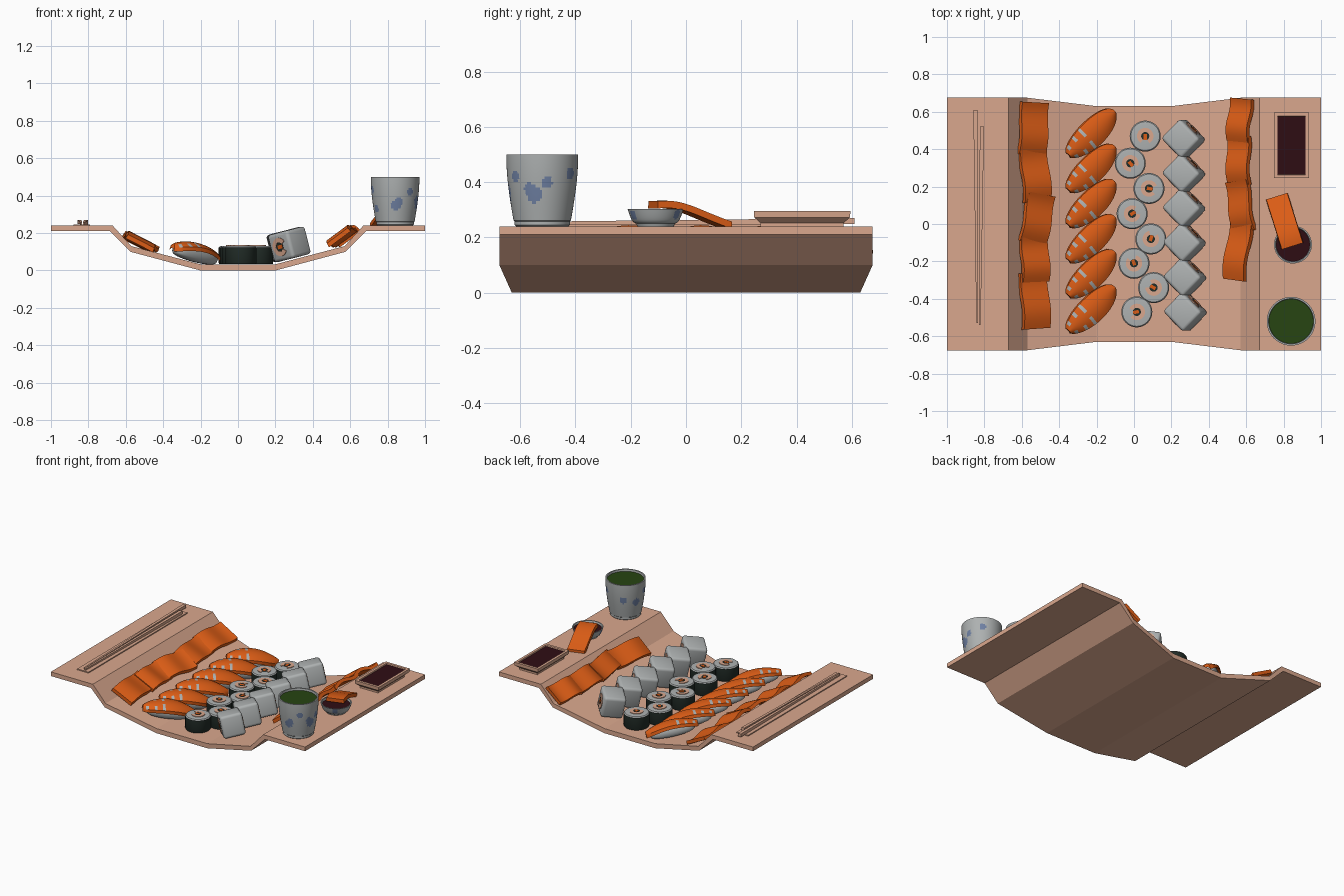
import bpy, bmesh, math
from mathutils import Matrix, Vector

if "Cube" in bpy.data.objects:
    bpy.data.objects.remove(bpy.data.objects["Cube"])

def material(name, r, g, b):
    m = bpy.data.materials.new(name)
    m.diffuse_color = (r, g, b, 1)
    m.use_nodes = True
    m.node_tree.nodes["Principled BSDF"].inputs["Base Color"].default_value = m.diffuse_color
    return m

WOOD = material("tan wood", 0.70, 0.39, 0.27)
RICE = material("rice and porcelain grey", 0.42, 0.44, 0.44)
SALMON = material("salmon orange", 0.72, 0.11, 0.008)
NORI = material("seaweed dark green", 0.016, 0.026, 0.021)
SOY = material("soy dark red", 0.028, 0.004, 0.007)
TEA = material("tea green", 0.02, 0.058, 0.006)
BLUE = material("glaze blue", 0.16, 0.22, 0.37)

I = Matrix.Identity(4)
T = lambda x, y, z: Matrix.Translation((x, y, z))
SLOPE = math.atan2(0.095, 0.37)

def finish(bm, name, mats, rule=None, mat=I, smooth=True):
    """Turn a bmesh into an object; rule(centre, normal) picks the material in local space."""
    bmesh.ops.recalc_face_normals(bm, faces=bm.faces)
    if rule:
        for f in bm.faces:
            f.material_index = rule(f.calc_center_median(), f.normal)
    bm.transform(mat)
    me = bpy.data.meshes.new(name)
    bm.to_mesh(me)
    bm.free()
    for m in mats:
        me.materials.append(m)
    ob = bpy.data.objects.new(name, me)
    bpy.context.collection.objects.link(ob)
    ob.select_set(smooth)
    if smooth:
        bpy.context.view_layer.objects.active = ob
    return ob

def loft(name, rings, mats, rule=None, mat=I, smooth=True):
    """Skin a row of closed rings and cap both ends."""
    bm = bmesh.new()
    vs = [[bm.verts.new(p) for p in r] for r in rings]
    n = len(vs[0])
    for a, b in zip(vs, vs[1:]):
        for i in range(n):
            bm.faces.new((a[i], a[(i + 1) % n], b[(i + 1) % n], b[i]))
    bm.faces.new(vs[0])
    bm.faces.new(vs[-1])
    return finish(bm, name, mats, rule, mat, smooth)

def lathe(name, profile, mats, rule=None, mat=I, seg=48):
    rings = [[(r * math.cos(a), r * math.sin(a), z)
              for a in (math.tau * i / seg for i in range(seg))] for r, z in profile]
    return loft(name, rings, mats, rule, mat)

def rect(hx, hy, z):
    return [(-hx, -hy, z), (hx, -hy, z), (hx, hy, z), (-hx, hy, z)]

def ribbon(name, length, width, thick, zfun, crown=0.0, wfun=lambda t: 1, mats=(SALMON,),
           rule=None, mat=I, n=16, m=6):
    """Slab along local x, width on y, bent by zfun(t), t from -1 to 1."""
    rings = []
    for i in range(n + 1):
        t = 2 * i / n - 1
        w = width / 2 * wfun(t)
        us = [2 * j / m - 1 for j in range(m + 1)]
        low = [(t * length / 2, u * w, zfun(t) - crown * u * u) for u in us]
        top = [(x, y * 0.96, z + thick) for x, y, z in reversed(low)]
        rings.append(low + top)
    return loft(name, rings, mats, rule, mat)

# serving board: cross-sections along x (top x, top z, bottom x, bottom z, half depth)
half = [(1, .24, 1, .21, .675), (.67, .24, .685, .21, .675),
        (.57, .13, .575, .10, .675), (.2, .033, .2, 0, .63)]
secs = [(-a, b, -c, d, e) for a, b, c, d, e in half] + half[::-1]
loft("serving_board", [[(xb, -h, zb), (xb, h, zb), (xt, h, zt), (xt, -h, zt)]
                       for xt, zt, xb, zb, h in secs], [WOOD], smooth=False)

# chopsticks on a thin rest plate
loft("chopstick_rest", [rect(.045, .555, 0), rect(.045, .555, .007)], [WOOD],
     mat=T(-.835, .003, .24), smooth=False)
for k, (a, b) in enumerate([((-.848, .61, .259), (-.838, -.53, .252)),
                            ((-.813, .52, .258), (-.825, -.54, .252))]):
    loft(f"chopstick_{k+1}", [[(p[0] + s * h, p[1], p[2] + q * h)
         for s, q in ((-1, -1), (1, -1), (1, 1), (-1, 1))] for p, h in ((a, .011), (b, .005))],
         [WOOD], smooth=False)

# wavy salmon slices leaning on both slopes: start and end of each centre line
def sashimi(name, x0, y0, x1, y1, z, side, width, tilt):
    along = Vector((x1 - x0, y1 - y0, 0))
    length = along.length
    along.normalize()
    cross = Vector((math.cos(tilt), 0, math.sin(tilt) * side))
    cross = (cross - along * cross.dot(along)).normalized()
    up = cross.cross(along)
    if up.z < 0:
        cross, up = -cross, -up
    mat = Matrix((along, cross, up)).transposed().to_4x4()
    mat.translation = ((x0 + x1) / 2, (y0 + y1) / 2, z)
    ribbon(name, length + .02, width, .024,
           lambda t: -.010 + .015 * math.sin(2.8 * t + .4) - .008 * t, mat=mat)

left = [(-.53, .64, -.545, .38), (-.54, .39, -.515, .13), (-.495, .15, -.54, -.09),
        (-.535, -.08, -.525, -.30), (-.54, -.27, -.52, -.55)]
right = [(.575, .66, .555, .45), (.56, .46, .56, .22), (.55, .22, .59, -.03), (.575, 0, .535, -.29)]
for k, p in enumerate(left):
    sashimi(f"left_salmon_slice_{k+1}", *p, .152, -1, .165, math.radians(27))
for k, p in enumerate(right):
    sashimi(f"right_salmon_slice_{k+1}", *p, .182, 1, .145, math.radians(36))

# nigiri: rounded rice block under a leaf-shaped salmon topping
def spow(v, e):
    return math.copysign(abs(v) ** e, v)

def streaks(c, n):
    hit = c.x < -.01 and abs(c.y) > .025 and c.z > .06 and int((c.x + .2) / .0165) % 3 == 0
    return 1 if hit and n.z > .3 else 0

for k in range(6):
    mat = T(-.24, .485 - .188 * k, .046) @ Matrix.Rotation(SLOPE, 4, 'Y') @ Matrix.Rotation(math.radians(43), 4, 'Z')
    rings = []
    for i in range(17):
        t = -math.cos(math.pi * (i + .4) / 16.8)
        s = (1 - t * t) ** .3
        rings.append([(t * .15, .06 * s * spow(math.cos(a), .7), .04 + .04 * s * spow(math.sin(a), .7))
                      for a in (math.tau * j / 20 for j in range(20))])
    loft(f"nigiri_rice_{k+1}", rings, [RICE], mat=mat)
    ribbon(f"nigiri_topping_{k+1}", .345, .15, .022, lambda t: .082 - .036 * t * t, .018,
           lambda t: math.sqrt(1 - .94 * t * t), (SALMON, RICE), streaks, mat, n=20, m=8)

# filling: open ring with a dark and orange core, lying in local xy
def filling(name, mat, r=.044):
    rings = []
    for i in range(25):
        a = math.radians(-60 + 295 * i / 24)
        rings.append([(q * math.cos(a), q * math.sin(a), z)
                      for q, z in ((r * .5, -.004), (r, -.004), (r, .004), (r * .5, .004))])
    loft(name + "_ring", rings, [WOOD], mat=mat)
    lathe(name + "_core", [(r * .5, -.004), (r * .5, .003)], [NORI], mat=mat, seg=16)
    loft(name + "_centre", [rect(r * .2, r * .35, -.004), rect(r * .2, r * .35, .005)],
         [SALMON], mat=mat @ T(0, -r * .1, 0))

# seaweed rolls
spots = [(.06, .47), (-.02, .325), (.08, .19), (-.01, .055), (.09, -.08), (0, -.21), (.105, -.34), (.015, -.47)]
for k, (x, y) in enumerate(spots):
    lathe(f"seaweed_roll_{k+1}", [(.08, .034), (.083, .039), (.083, .123), (.077, .13), (.06, .132)],
          [NORI, RICE], lambda c, n: int(c.z > .125), T(x, y, 0), 32)
    filling(f"seaweed_roll_filling_{k+1}", T(x, y, .132) @ Matrix.Rotation(k * .7, 4, 'Z'))

# square rice rolls turned on the right slope, filled at both ends
for k in range(6):
    base = T(.265 + .002 * k, .455 - .185 * k, .139) @ Matrix.Rotation(-SLOPE, 4, 'Y') @ Matrix.Rotation(math.radians(45), 4, 'Z')
    bm = bmesh.new()
    bmesh.ops.create_cube(bm, size=1, matrix=Matrix.Diagonal((.148, .158, .152, 1)))
    bmesh.ops.bevel(bm, geom=bm.edges[:], offset=.018, segments=3, profile=.5, affect='EDGES')
    finish(bm, f"square_roll_{k+1}", [RICE], mat=base)
    for s in (-1, 1):
        filling(f"square_roll_filling_{k+1}_{'front' if s < 0 else 'back'}",
                base @ T(s * .074, 0, 0) @ Matrix.Rotation(s * math.pi / 2, 4, 'Y'), .05)

# glaze spots: (angle in degrees, height, radius)
def glaze(radius, marks, liquid_z):
    def rule(c, n):
        r = math.hypot(c.x, c.y)
        if r < .01 and c.z > liquid_z:
            return 2
        a = math.atan2(c.y, c.x)
        for d, z, s in marks:
            da = (a - math.radians(d) + math.pi) % math.tau - math.pi
            if r > radius and n.x * c.x + n.y * c.y > 0 and math.hypot(da * r, c.z - z) < s:
                return 1
        return 0
    return rule

# tea cup
wall = [(.104 + .026 * math.sin(math.pi / 2 * i / 24), .262 + .238 * i / 24) for i in range(25)]
lathe("tea_cup", [(.094, .24), (.1, .245), (.1, .258)] + wall + [(.121, .5), (.119, .486)],
      [RICE, BLUE, TEA],
      glaze(.09, [(-88, .35, .027), (-80, .37, .02), (-14, .355, .03), (-22, .375, .022),
                  (8, .40, .02), (53, .43, .022), (-165, .43, .024), (-150, .33, .02),
                  (118, .39, .024), (160, .37, .026), (-50, .42, .02)], .47),
      T(.84, -.52, 0), 96)

# round soy bowl
wall = [(.076 + .025 * (i / 8) ** .6, .252 + .05 * i / 8) for i in range(9)]
lathe("round_soy_bowl", [(.066, .24), (.07, .25)] + wall + [(.094, .302), (.09, .291)],
      [RICE, BLUE, SOY], glaze(.07, [(55, .285, .018), (-60, .28, .018), (-170, .28, .018), (120, .28, .016)], .285),
      T(.85, -.11, 0), 72)

# salmon slice hanging over the round bowl
ang = math.atan2(-.24, .075)
ribbon("dipped_salmon_slice", .28, .122, .026,
       lambda t: .284 + .032 * t - .016 * t * t + .008 * math.sin(2.5 * t),
       mat=T(.805, .015, 0) @ Matrix.Rotation(ang, 4, 'Z'))

# rectangular soy tray
loft("soy_tray", [rect(.07, .15, .24), rect(.07, .15, .252), rect(.092, .173, .272), rect(.094, .175, .296),
                  rect(.076, .157, .296), rect(.074, .155, .288)], [WOOD, SOY],
     lambda c, n: int(n.z > .9 and abs(c.x) < .01 and abs(c.y) < .01 and c.z > .28),
     T(.842, .42, 0), smooth=False)

bpy.ops.object.shade_smooth_by_angle(angle=math.radians(35))
